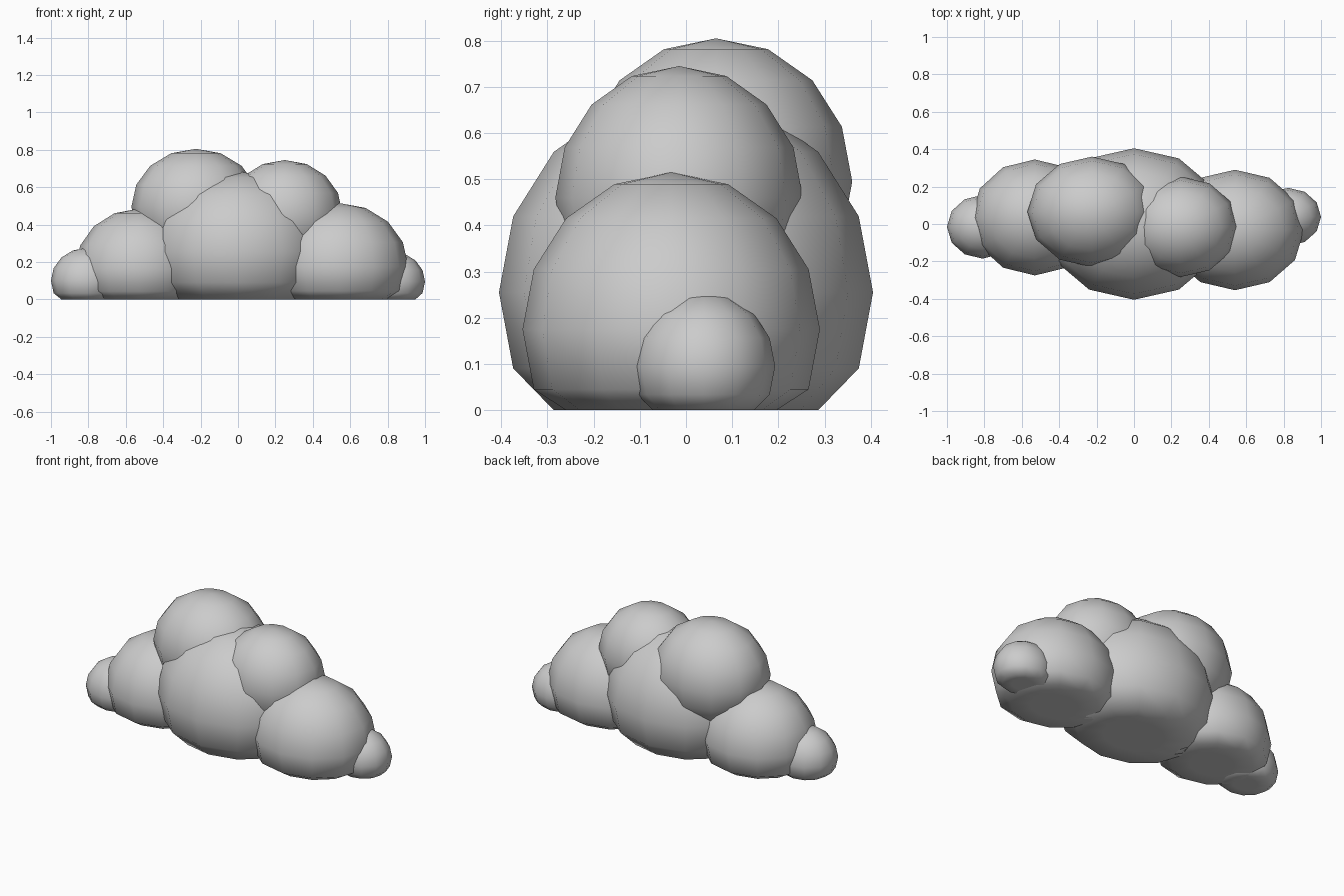
import bpy, bmesh
from mathutils import Vector

if "Cube" in bpy.data.objects:
    bpy.data.objects.remove(bpy.data.objects["Cube"])


def puff(name, centre, radii):
    """Low-poly ellipsoid puff with its underside flattened onto the ground."""
    bm = bmesh.new()
    bmesh.ops.create_uvsphere(bm, u_segments=12, v_segments=8, radius=1.0)
    for v in bm.verts:
        v.co = Vector(c + r * p for c, r, p in zip(centre, radii, v.co))
        v.co.z = max(v.co.z, 0.0)
    for f in bm.faces:
        f.smooth = True
    mesh = bpy.data.meshes.new(name)
    bm.to_mesh(mesh)
    bm.free()
    bpy.context.collection.objects.link(bpy.data.objects.new(name, mesh))


# Lower row of the cloud
puff("centre_puff", (0, 0, 0.255), (0.48, 0.405, 0.43))
puff("left_puff", (-0.53, 0.035, 0.165), (0.34, 0.31, 0.32))
puff("right_puff", (0.54, -0.032, 0.175), (0.37, 0.322, 0.34))

# Upper row
puff("upper_left_puff", (-0.225, 0.065, 0.495), (0.345, 0.295, 0.31))
puff("upper_right_puff", (0.25, -0.015, 0.46), (0.308, 0.268, 0.285))

# Small end puffs
puff("far_left_puff", (-0.81, -0.015, 0.10), (0.19, 0.17, 0.175))
puff("far_right_puff", (0.825, 0.038, 0.095), (0.175, 0.155, 0.16))
